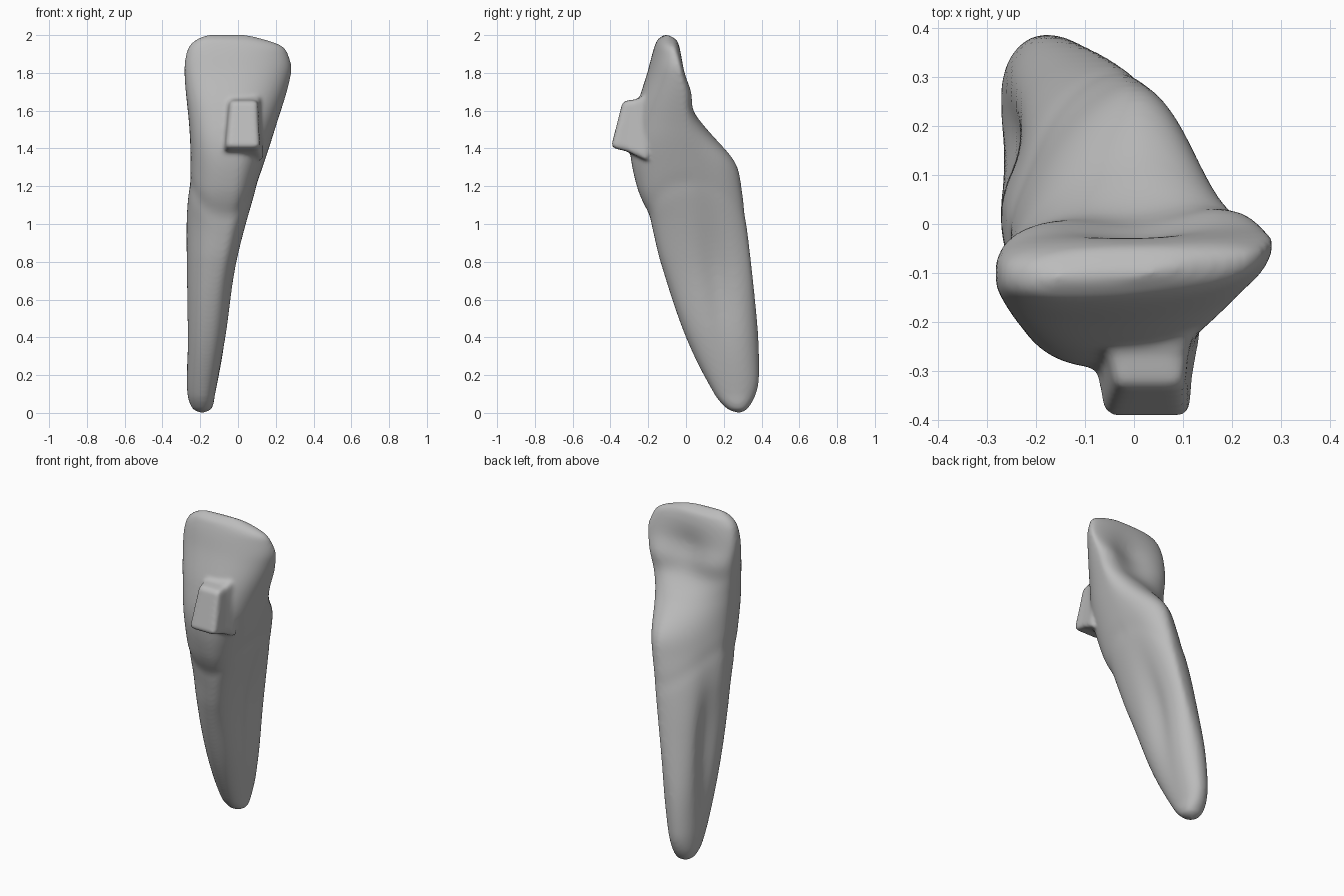
import bpy
import bmesh
from math import sin, cos, pi, exp

cube = bpy.data.objects.get("Cube")
if cube:
    bpy.data.objects.remove(cube, do_unlink=True)


def spline(knots, z):
    """Smooth curve through (height, value) knots."""
    if z <= knots[0][0]:
        return knots[0][1]
    for i in range(len(knots) - 1):
        (z0, v0), (z1, v1) = knots[i], knots[i + 1]
        if z <= z1:
            before, after = knots[max(i - 1, 0)], knots[min(i + 2, len(knots) - 1)]
            span = z1 - z0
            m0 = (v1 - before[1]) / (z1 - before[0]) * span
            m1 = (after[1] - v0) / (after[0] - z0) * span
            t = (z - z0) / span
            a, b = v1 - v0, t * t * (3 - 2 * t)
            return v0 + a * b + t * (1 - t) * ((1 - t) * m0 - t * m1)
    return knots[-1][1]


def bump(value, centre, width):
    return exp(-((value - centre) / width) ** 2)


# Outline limits along the height
right_x = [(0, -.2), (.02, -.24), (.1, -.27), (.3, -.278), (1, -.275), (1.3, -.252),
           (1.5, -.257), (1.8, -.283), (1.92, -.268), (1.97, -.23), (2, -.17)]
left_x = [(0, -.18), (.02, -.14), (.1, -.12), (.4, -.058), (.8, -.003), (1.2, .1),
          (1.5, .195), (1.8, .282), (1.9, .265), (1.95, .22), (2, .06)]
front_y = [(0, .27), (.02, .22), (.1, .15), (.4, 0), (.8, -.135), (1.02, -.19),
           (1.2, -.26), (1.4, -.295), (1.6, -.265), (1.8, -.205), (1.97, -.155), (2, -.12)]
back_y = [(0, .29), (.02, .325), (.1, .37), (.2, .387), (.5, .375), (1.2, .293),
          (1.33, .258), (1.5, .115), (1.6, .05), (1.7, .038), (1.8, 0),
          (1.97, -.045), (2, -.09)]
# Where each limit sits along the other axis
right_at = [(0, .28), (.4, .2), (1, .05), (1.4, -.05), (1.8, -.1), (2, -.11)]
left_at = [(0, .28), (.4, .22), (1, .1), (1.4, 0), (1.8, -.03), (2, -.09)]
front_at = [(0, -.19), (.6, -.14), (1, -.06), (1.4, -.03), (1.8, -.07), (2, -.13)]
back_at = [(0, -.19), (.4, -.16), (.8, -.07), (1.2, -.01), (1.5, .03), (1.7, .14), (2, .02)]
# Fullness of the quarters
back_right = [(0, 2.1), (.8, 2), (1.3, 1.45), (1.5, 1.6), (1.62, 2.2), (1.8, 3), (2, 2.4)]
front_right = [(0, 2.1), (1, 2.4), (1.5, 2.8), (2, 2.5)]
front_left = [(0, 2.1), (.5, 2.5), (1.4, 2.4), (2, 2)]
back_left = [(0, 2.1), (2, 2.1)]


def tooth_point(z, angle):
    c, s = cos(angle), sin(angle)
    side, side_at = (left_x, left_at) if c >= 0 else (right_x, right_at)
    if s >= 0:
        end, end_at, fullness = back_y, back_at, back_left if c >= 0 else back_right
    else:
        end, end_at, fullness = front_y, front_at, front_left if c >= 0 else front_right
    power = spline(fullness, z)
    x0, y0 = spline(end_at, z), spline(side_at, z)
    x = x0 + (spline(side, z) - x0) * abs(c) ** (2 / power)
    y = y0 + (spline(end, z) - y0) * abs(s) ** (2 / power)
    # Long grooves on both sides of the root
    depth = .042 if c < 0 else -.026
    x += depth * bump(z, .7, .36) * bump(y, .26 - .13 * z, .075) * min(1, abs(c) * 2)
    # Hollow behind the biting edge, between the two rims
    if s > 0:
        y -= .046 * bump(z, 1.72, .13) * bump(x, 0, .14) * s
    # Faint neck line, dipping at the front and back
    neck = 1.25 - .17 * s * s
    pinch = (.012 if s > 0 else .024) * bump(z, neck - .03, .045)
    x += (x0 - x) * pinch
    y += (y0 - y) * pinch
    return x, y, z


def make_object(name, bm):
    bmesh.ops.recalc_face_normals(bm, faces=bm.faces)
    mesh = bpy.data.meshes.new(name)
    bm.to_mesh(mesh)
    bm.free()
    obj = bpy.data.objects.new(name, mesh)
    bpy.context.collection.objects.link(obj)
    return obj


def loft(name, rings):
    bm = bmesh.new()
    loops = [[bm.verts.new(p) for p in ring] for ring in rings]
    for low, high in zip(loops, loops[1:]):
        for i in range(len(low)):
            j = (i + 1) % len(low)
            bm.faces.new((low[i], low[j], high[j], high[i]))
    bm.faces.new(loops[0][::-1])
    bm.faces.new(loops[-1])
    return make_object(name, bm)


# Crown and root, with rings crowded towards both ends
steps, sides = 110, 96
heights = [1 - cos(pi * i / steps) for i in range(steps + 1)]
tooth = loft("tooth", [[tooth_point(z, 2 * pi * (k + .5) / sides) for k in range(sides)]
                       for z in heights])


# Small wedge with a flared foot, bonded to the front of the crown
def wedge_ring(x0, x1, bottom, top):
    return [(x0, *bottom), (x1, *bottom), (x1 - .012, *top), (x0 + .025, *top)]


wedge = loft("front_button", [wedge_ring(-.1, .14, (-.2, 1.33), (-.2, 1.69)),
                              wedge_ring(-.075, .12, (-.315, 1.385), (-.265, 1.66)),
                              wedge_ring(-.062, .114, (-.397, 1.405), (-.335, 1.65))])
bevel = wedge.modifiers.new("rounded", "BEVEL")
bevel.width = .02
bevel.segments = 3


def apply_all(obj):
    graph = bpy.context.evaluated_depsgraph_get()
    mesh = bpy.data.meshes.new_from_object(obj.evaluated_get(graph))
    obj.modifiers.clear()
    obj.data = mesh


# Fuse the wedge and tooth into one soft skin
apply_all(wedge)
bpy.ops.object.select_all(action="DESELECT")
for obj in (wedge, tooth):
    obj.select_set(True)
bpy.context.view_layer.objects.active = tooth
bpy.ops.object.join()
remesh = tooth.modifiers.new("fuse", "REMESH")
remesh.mode = "VOXEL"
remesh.voxel_size = .01
soften = tooth.modifiers.new("soften", "SMOOTH")
soften.factor = .5
soften.iterations = 10
apply_all(tooth)

enamel = bpy.data.materials.new("grey_enamel")
enamel.use_nodes = True
colour = (.5, .5, .5, 1)
enamel.diffuse_color = colour
enamel.node_tree.nodes["Principled BSDF"].inputs["Base Color"].default_value = colour
tooth.data.materials.clear()
tooth.data.materials.append(enamel)
for face in tooth.data.polygons:
    face.use_smooth = True
    face.material_index = 0
